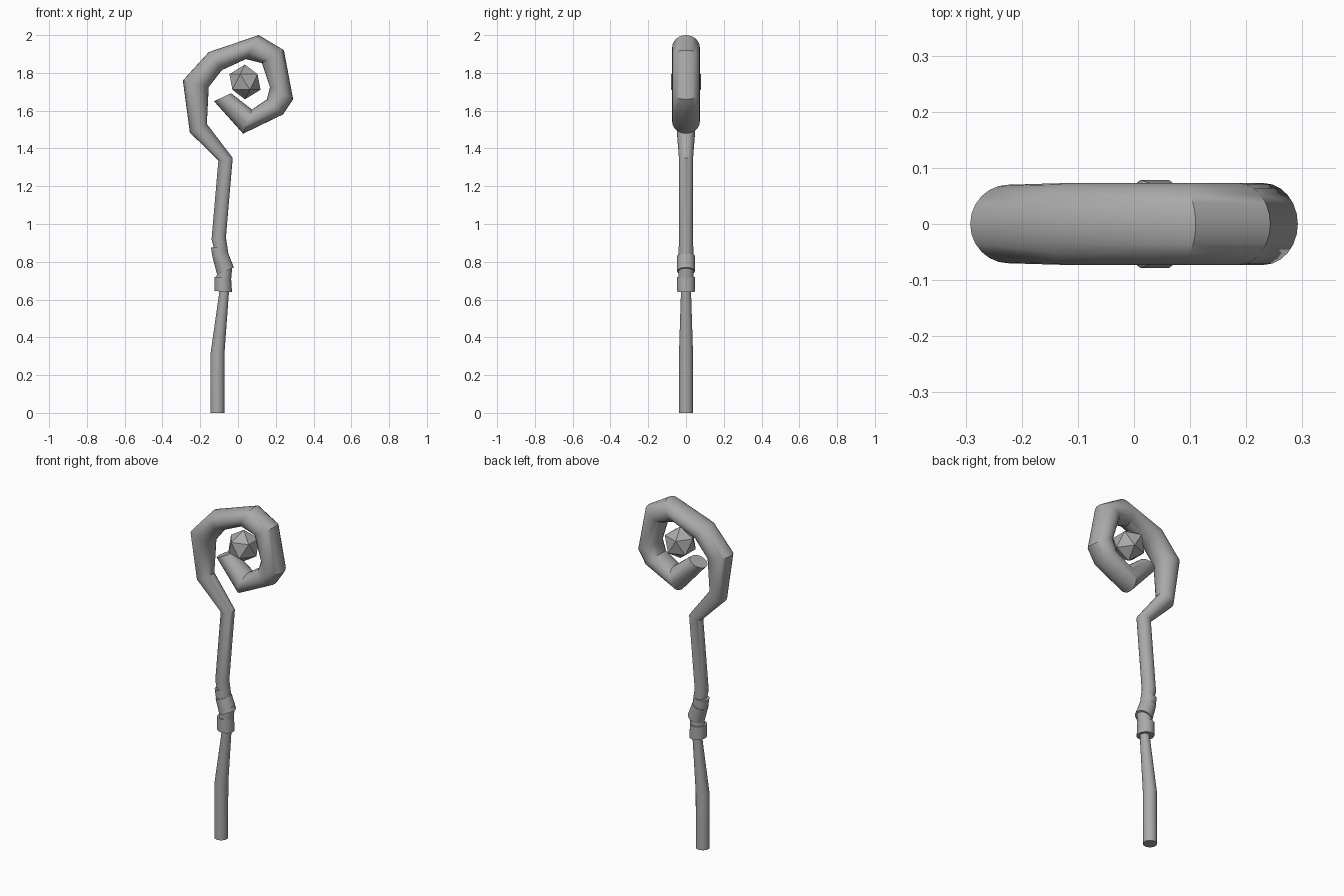
import bpy, bmesh, math
from mathutils import Matrix, Vector

cube = bpy.data.objects.get("Cube")
if cube:
    bpy.data.objects.remove(cube)

grey = bpy.data.materials.new("plain grey")
grey.use_nodes = True
COLOUR = (0.4, 0.4, 0.4, 1)
grey.diffuse_color = COLOUR
grey.node_tree.nodes["Principled BSDF"].inputs["Base Color"].default_value = COLOUR


def add_object(name, bm, smooth):
    bmesh.ops.recalc_face_normals(bm, faces=bm.faces)
    mesh = bpy.data.meshes.new(name)
    bm.to_mesh(mesh)
    bm.free()
    mesh.materials.append(grey)
    obj = bpy.data.objects.new(name, mesh)
    bpy.context.collection.objects.link(obj)
    if smooth:
        bpy.ops.object.select_all(action="DESELECT")
        obj.select_set(True)
        bpy.context.view_layer.objects.active = obj
        bpy.ops.object.shade_smooth_by_angle(angle=math.radians(35))


def tube(name, rings, sides=24):
    """Loft oval rings; each is (left x, left z, right x, right z, half depth)."""
    bm = bmesh.new()
    loops = []
    for lx, lz, rx, rz, depth in rings:
        left, right = Vector((lx, 0, lz)), Vector((rx, 0, rz))
        mid, half = (left + right) / 2, (right - left) / 2
        loop = []
        for i in range(sides):
            a = math.tau * i / sides
            loop.append(bm.verts.new(mid + half * math.cos(a) + Vector((0, depth * math.sin(a), 0))))
        loops.append(loop)
    for low, high in zip(loops, loops[1:]):
        for i in range(sides):
            j = (i + 1) % sides
            bm.faces.new((low[i], low[j], high[j], high[i]))
    bm.faces.new(loops[0])
    bm.faces.new(loops[-1])
    add_object(name, bm, True)


# Staff: straight foot, bent shaft, then the curled crook
tube("staff", [
    (-.146, 0, -.072, 0, .037),
    (-.146, .31, -.071, .325, .037),
    (-.096, .66, -.046, .665, .026),
    (-.10, .76, -.04, .77, .032),
    (-.14, .92, -.064, .93, .037),
    (-.104, 1.335, -.028, 1.35, .037),
    (-.255, 1.485, -.165, 1.53, .05),
    (-.292, 1.76, -.155, 1.725, .07),
    (-.155, 1.91, -.085, 1.815, .073),
    (.11, 2.0, .042, 1.873, .073),
    (.243, 1.92, .127, 1.852, .073),
    (.292, 1.66, .169, 1.724, .073),
    (.238, 1.58, .153, 1.66, .073),
    (.027, 1.478, .074, 1.606, .073),
    (-.127, 1.65, -.037, 1.692, .05),
])

# Grip wraps around the middle of the shaft
tube("lower_wrap", [(-.125, .645, -.032, .64, .047), (-.125, .72, -.037, .72, .047)])
tube("inner_wrap", [(-.117, .70, -.037, .70, .040), (-.105, .78, -.029, .79, .040)])
tube("middle_wrap", [(-.11, .73, -.022, .77, .047), (-.134, .82, -.052, .845, .047)])
tube("upper_wrap", [(-.134, .82, -.056, .84, .041), (-.143, .875, -.06, .885, .041)])

# Faceted gem floating inside the crook
bm = bmesh.new()
bmesh.ops.create_icosphere(bm, subdivisions=1, radius=.092)
bmesh.ops.rotate(bm, verts=bm.verts, cent=(0, 0, 0), matrix=Matrix.Rotation(math.pi, 3, "Z"))
bmesh.ops.translate(bm, verts=bm.verts, vec=(.037, 0, 1.752))
add_object("gem", bm, False)
